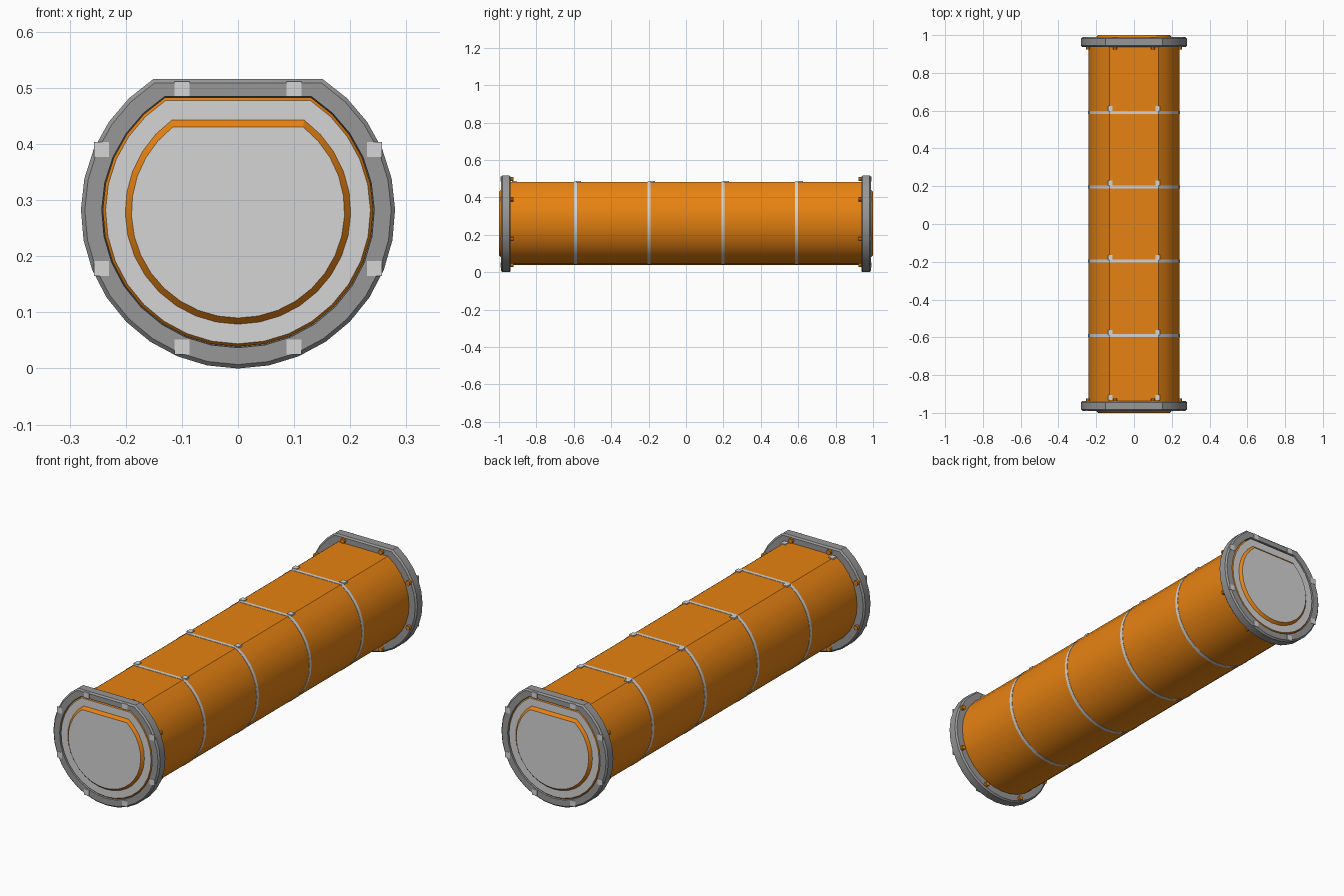
import bpy, bmesh, math

if "Cube" in bpy.data.objects:
    bpy.data.objects.remove(bpy.data.objects["Cube"])

CZ = 0.28      # height of the tube axis
N = 26         # sides along the round part of the profile


def material(name, rgb):
    m = bpy.data.materials.new(name)
    m.diffuse_color = (*rgb, 1)
    m.use_nodes = True
    m.node_tree.nodes["Principled BSDF"].inputs["Base Color"].default_value = m.diffuse_color
    return m


ORANGE = material("orange", (0.80, 0.225, 0.006))
LIGHT = material("light grey", (0.66, 0.66, 0.66))
GREY = material("mid grey", (0.31, 0.31, 0.31))


def section(r, h):
    """Circle of radius r with the top cut flat at height h above the axis."""
    a = math.asin(h / r)
    span = math.pi + 2 * a
    return [(r * math.cos(a - span * i / N), CZ + r * math.sin(a - span * i / N))
            for i in range(N + 1)]


def loft(name, rows, mats, bands=None, closed=False):
    """Skin rows of (y, radius, flat height); bands give a material per strip."""
    bm = bmesh.new()
    rings = [[bm.verts.new((x, y, z)) for x, z in section(r, h)] for y, r, h in rows]
    n = N + 1
    for k in range(len(rows) if closed else len(rows) - 1):
        a, b = rings[k], rings[(k + 1) % len(rows)]
        for i in range(n):
            f = bm.faces.new((a[i], a[(i + 1) % n], b[(i + 1) % n], b[i]))
            f.material_index = bands[k] if bands else 0
    if not closed:
        for ring in (rings[0], rings[-1]):
            bm.faces.new(ring).material_index = len(mats) - 1
    bmesh.ops.recalc_face_normals(bm, faces=bm.faces[:])
    return finish(name, bm, mats, True)


def finish(name, bm, mats, smooth=False):
    me = bpy.data.meshes.new(name)
    bm.to_mesh(me)
    bm.free()
    for m in mats:
        me.materials.append(m)
    ob = bpy.data.objects.new(name, me)
    bpy.context.collection.objects.link(ob)
    if smooth:
        bpy.ops.object.select_all(action='DESELECT')
        ob.select_set(True)
        bpy.context.view_layer.objects.active = ob
        bpy.ops.object.shade_smooth_by_angle(angle=math.radians(30))
    return ob


def box(name, centre, size, mat):
    bm = bmesh.new()
    bmesh.ops.create_cube(bm, size=1)
    for v in bm.verts:
        v.co = [c + p * s for c, p, s in zip(centre, v.co, size)]
    return finish(name, bm, [mat])


# Tube with raised chamfered end caps
end = [(-1.0, 0.19, 0.150), (-0.988, 0.201, 0.163),
       (-0.988, 0.236, 0.198), (-0.982, 0.241, 0.203)]
rows = end + [(-y, r, h) for y, r, h in reversed(end)]
loft("tube_body", rows, [ORANGE, LIGHT], [0, 1, 0, 0, 0, 1, 0])

# Thin bands around the tube
for i, y in enumerate((-0.591, -0.197, 0.197, 0.591)):
    w = 0.008
    loft(f"seam_band_{i}", [(y - w, 0.24, 0.202), (y - w, 0.2425, 0.2045),
                            (y + w, 0.2425, 0.2045), (y + w, 0.24, 0.202)],
         [LIGHT], closed=True)

# Small tabs beside each band on the flat top
for i, y in enumerate((-0.918, -0.574, -0.178, 0.217, 0.612)):
    for s in (-1, 1):
        box(f"top_tab_{i}_{'left' if s < 0 else 'right'}",
            (s * 0.125, y, CZ + 0.203), (0.024, 0.026, 0.008), LIGHT)

# End flanges with marker plates outside and bolts inside
BOLTS = [(0.1, 0.498), (0.243, 0.39), (0.243, 0.178), (0.1, 0.038)]
for e, end_name in ((-1, "front"), (1, "back")):
    b = 0.007
    loft(f"{end_name}_flange",
         [(e * 0.989, 0.243, 0.205), (e * 0.989, 0.28 - b, 0.236 - b),
          (e * (0.989 - b), 0.28, 0.236), (e * (0.937 + b), 0.28, 0.236),
          (e * 0.937, 0.28 - b, 0.236 - b), (e * 0.937, 0.238, 0.200)],
         [GREY], closed=True)
    for i, (x, z) in enumerate(BOLTS):
        for s in (-1, 1):
            tag = f"{end_name}_{i}_{'left' if s < 0 else 'right'}"
            box(f"flange_plate_{tag}", (s * x, e * 0.988, z), (0.027, 0.005, 0.027), LIGHT)
            bm = bmesh.new()
            bmesh.ops.create_cone(bm, cap_ends=True, segments=8, radius1=0.011,
                                  radius2=0.011, depth=0.016)
            for v in bm.verts:
                px, py, pz = v.co
                v.co = (s * x + px, e * 0.931 + pz, z - py)
            finish(f"flange_bolt_{tag}", bm, [ORANGE])
